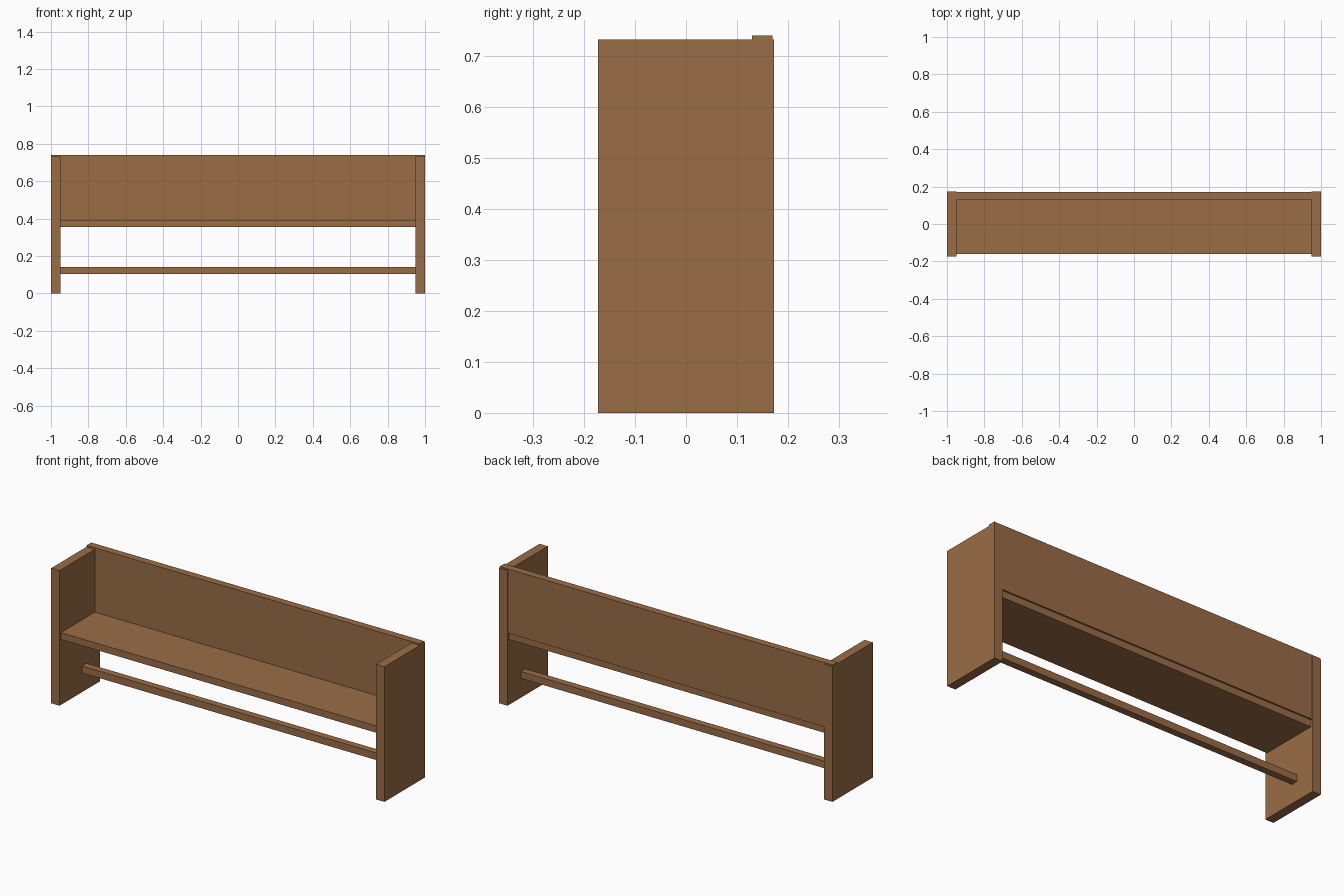
import bpy

if "Cube" in bpy.data.objects:
    bpy.data.objects.remove(bpy.data.objects["Cube"])

wood = bpy.data.materials.new("brown wood")
wood.diffuse_color = (0.323, 0.153, 0.061, 1)
wood.use_nodes = True
wood.node_tree.nodes["Principled BSDF"].inputs["Base Color"].default_value = wood.diffuse_color


def board(name, x, y, z):
    """Box board from (min, max) extents on each axis."""
    bpy.ops.mesh.primitive_cube_add(size=1, location=[(a + b) / 2 for a, b in (x, y, z)])
    ob = bpy.context.object
    ob.name = name
    ob.scale = [b - a for a, b in (x, y, z)]
    bpy.ops.object.transform_apply(location=False, rotation=False, scale=True)
    ob.data.materials.append(wood)
    return ob


# Side panels, mirrored left and right
for side, x in (("left", (-1.0, -0.95)), ("right", (0.95, 1.0))):
    board(side + "_side_panel", x, (-0.173, 0.173), (0, 0.733))

# Backrest runs over the full width and stands just proud of the sides
board("backrest", (-0.9995, 0.9995), (0.13, 0.17), (0.392, 0.741))

# Seat between the sides
board("seat", (-0.95, 0.95), (-0.161, 0.161), (0.355, 0.392))

# Stretcher bar under the seat
board("stretcher", (-0.95, 0.95), (0.02, 0.058), (0.104, 0.142))
